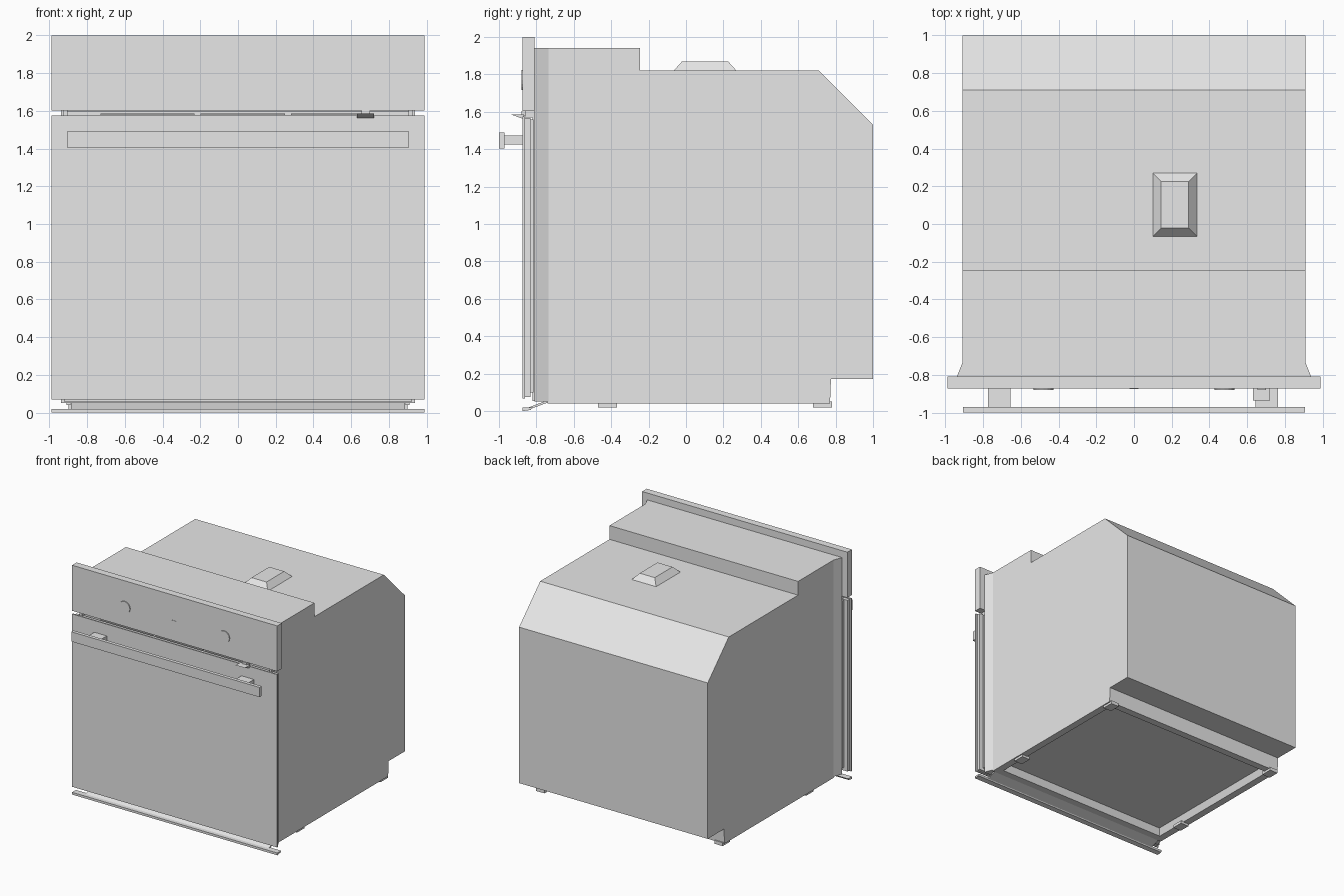
import bpy, bmesh, math

cube = bpy.data.objects.get("Cube")
if cube:
    bpy.data.objects.remove(cube, do_unlink=True)

grey = bpy.data.materials.new("plain_grey")
grey.use_nodes = True
grey.diffuse_color = (0.8, 0.8, 0.8, 1)
grey.node_tree.nodes["Principled BSDF"].inputs["Base Color"].default_value = (0.8, 0.8, 0.8, 1)


def finish(name, bm):
    bmesh.ops.recalc_face_normals(bm, faces=bm.faces[:])
    mesh = bpy.data.meshes.new(name)
    bm.to_mesh(mesh)
    bm.free()
    mesh.materials.append(grey)
    obj = bpy.data.objects.new(name, mesh)
    bpy.context.collection.objects.link(obj)
    return obj


def prism(name, points, lo, hi, axis="x"):
    """Extrude a closed profile along x (points are y, z) or z (points are x, y)."""
    bm = bmesh.new()
    place = (lambda p, t: (t, *p)) if axis == "x" else (lambda p, t: (*p, t))
    face = bm.faces.new([bm.verts.new(place(p, lo)) for p in points])
    new = bmesh.ops.extrude_face_region(bm, geom=[face])["geom"]
    shift = (hi - lo, 0, 0) if axis == "x" else (0, 0, hi - lo)
    bmesh.ops.translate(bm, vec=shift, verts=[v for v in new if isinstance(v, bmesh.types.BMVert)])
    return finish(name, bm)


def box(name, x, y, z):
    return prism(name, [(y[0], z[0]), (y[1], z[0]), (y[1], z[1]), (y[0], z[1])], *x)


# Housing with stepped top, sloped back and a recessed underside
body = prism("housing", [(-0.74, 0.04), (0.77, 0.04), (0.775, 0.17), (1.0, 0.17), (1.0, 1.53),
                         (0.71, 1.82), (-0.245, 1.82), (-0.245, 1.94), (-0.74, 1.94)], -0.91, 0.91)
bm = bmesh.new()
bm.from_mesh(body.data)
bm.normal_update()
bottom = min(bm.faces, key=lambda f: f.calc_center_median().z + (0 if f.normal.z < -0.9 else 9))
bmesh.ops.inset_region(bm, faces=[bottom], thickness=0.09)
bmesh.ops.inset_region(bm, faces=[bottom], thickness=0.03)
bmesh.ops.translate(bm, vec=(0, 0, 0.06), verts=bottom.verts[:])
bm.to_mesh(body.data)
bm.free()

# Flared front frame
prism("front_frame", [(-0.94, -0.81), (0.94, -0.81), (0.91, -0.735), (-0.91, -0.735)], 0.05, 1.94, "z")

# Vent cap on the roof
bm = bmesh.new()
bmesh.ops.create_cube(bm, size=1)
for v in bm.verts:
    top = v.co.z > 0
    v.co.x = 0.217 + v.co.x * (0.145 if top else 0.235)
    v.co.y = 0.102 + v.co.y * (0.245 if top else 0.335)
    v.co.z = 1.87 if top else 1.82
finish("vent_cap", bm)

# Control panel with two knobs and a small button
box("control_panel", (-0.99, 0.99), (-0.873, -0.81), (1.603, 2.0))
for side, x in (("right", -0.48), ("left", 0.48)):
    bm = bmesh.new()
    bmesh.ops.create_cone(bm, cap_ends=True, segments=16, radius1=0.053, radius2=0.053, depth=0.012)
    for v in bm.verts:
        v.co = (x + v.co.x, -0.874 + v.co.z, 1.77 + v.co.y)
    finish(side + "_knob", bm)
box("centre_button", (-0.025, 0.025), (-0.876, -0.87), (1.73, 1.78))

# Door built from three layers
box("door_front", (-0.99, 0.99), (-0.873, -0.862), (0.068, 1.575))
box("door_core", (-0.975, 0.975), (-0.862, -0.832), (0.075, 1.568))
box("door_back", (-0.94, 0.94), (-0.832, -0.815), (0.1, 1.56))
box("door_seal", (-0.92, 0.92), (-0.82, -0.805), (0.055, 1.6))

# Vent strips and hinge posts in the gap above the door
for i, (a, b) in enumerate(((-0.73, -0.23), (-0.2, 0.25), (0.28, 0.7))):
    box(f"vent_strip_{i + 1}", (a, b), (-0.85, -0.81), (1.577, 1.585))
for side, s in (("right", -1), ("left", 1)):
    box(side + "_gap_post", sorted((s * 0.905, s * 0.925)), (-0.86, -0.81), (1.57, 1.605))

# Door latch
prism("latch", [(-0.935, 1.585), (-0.865, 1.56), (-0.865, 1.585)], 0.632, 0.72)
box("latch_stem", (0.655, 0.7), (-0.88, -0.81), (1.577, 1.603))

# Handle and brackets
box("handle_bar", (-0.908, 0.908), (-1.0, -0.97), (1.405, 1.49))
for side, x in (("right", -0.715), ("left", 0.705)):
    box(side + "_handle_bracket", (x - 0.06, x + 0.06), (-0.975, -0.87), (1.425, 1.473))

# Bottom trim: flat lip and sloped plate behind it
prism("bottom_lip", [(-0.873, 0.0), (-0.83, 0.006), (-0.82, 0.02), (-0.873, 0.02)], -0.99, 0.99)
prism("bottom_slope", [(-0.84, 0.008), (-0.74, 0.045), (-0.74, 0.058), (-0.84, 0.02)], -0.885, 0.885)

# Feet
for side, s in (("right", -1), ("left", 1)):
    for end, y, top in (("front", -0.42, 0.045), ("back", 0.73, 0.05)):
        box(f"{end}_{side}_foot", sorted((s * 0.82, s * 0.9)), (y - 0.05, y + 0.05), (0.02, top))
